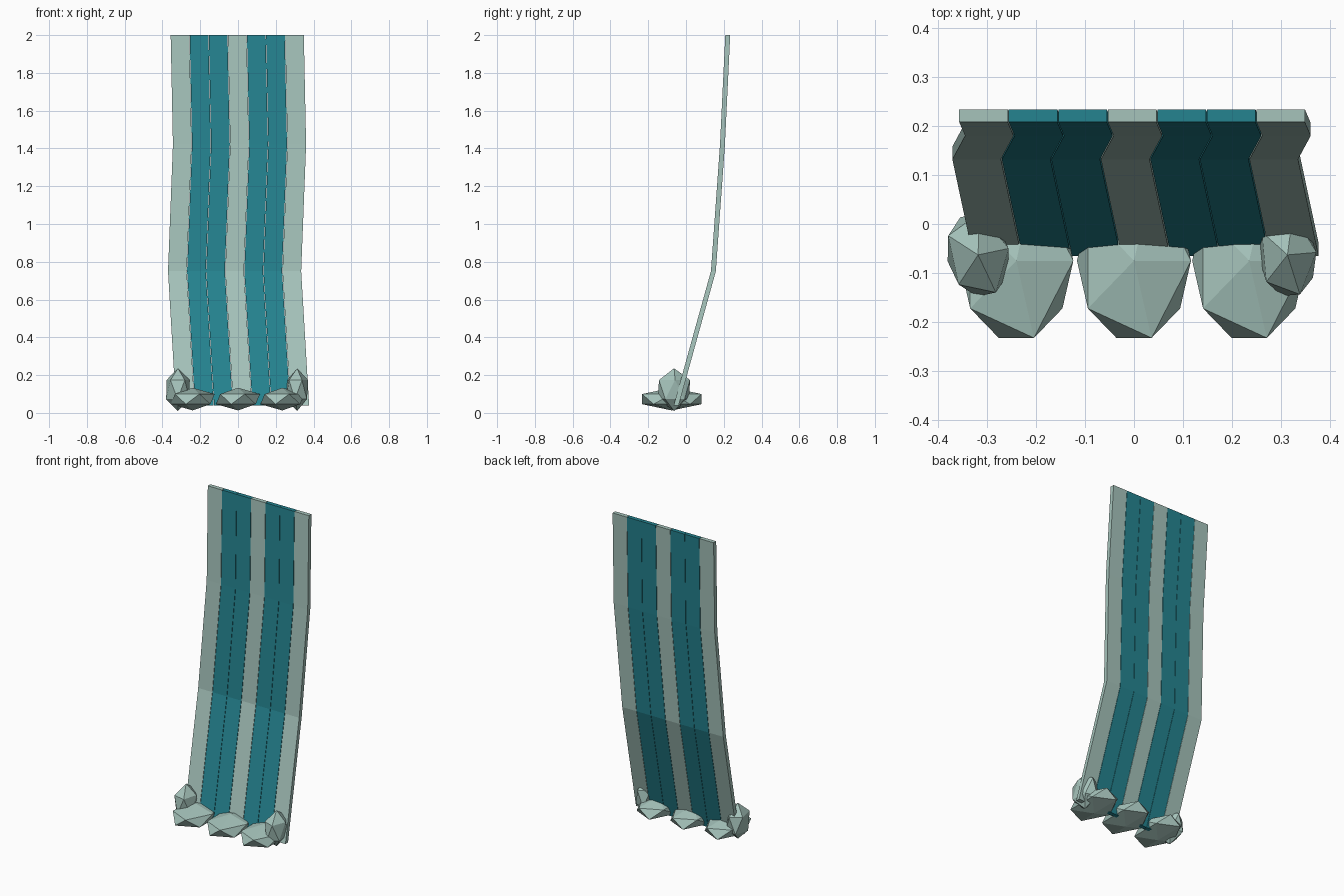
import bpy, bmesh, math
from mathutils import Matrix

cube = bpy.data.objects.get("Cube")
if cube:
    bpy.data.objects.remove(cube, do_unlink=True)


def make_material(name, rgb):
    mat = bpy.data.materials.new(name)
    mat.use_nodes = True
    mat.diffuse_color = (*rgb, 1)
    mat.node_tree.nodes["Principled BSDF"].inputs["Base Color"].default_value = (*rgb, 1)
    return mat


pale = make_material("pale grey green", (0.38, 0.55, 0.50))
teal = make_material("deep teal", (0.018, 0.23, 0.28))


def add_object(name, bm, mat):
    bmesh.ops.recalc_face_normals(bm, faces=bm.faces)
    mesh = bpy.data.meshes.new(name)
    bm.to_mesh(mesh)
    bm.free()
    mesh.materials.append(mat)
    obj = bpy.data.objects.new(name, mesh)
    bpy.context.collection.objects.link(obj)
    return obj


# Falling water: centre line of the sheet as (x shift, front y, z)
PATH = [(0.024, -0.065, 0.04), (-0.018, 0.132, 0.75),
        (0.008, 0.18, 1.42), (-0.004, 0.208, 2.0)]
PITCH, WIDTH, DEPTH = 0.101, 0.099, 0.026


def water_strip(name, x, mat):
    bm = bmesh.new()
    half = WIDTH / 2
    rings = []
    for shift, y, z in PATH:
        corners = [(-half, 0), (half, 0), (half, DEPTH), (-half, DEPTH)]
        rings.append([bm.verts.new((x + shift + cx, y + cy, z)) for cx, cy in corners])
    for low, high in zip(rings, rings[1:]):
        for i in range(4):
            j = (i + 1) % 4
            bm.faces.new((low[i], low[j], high[j], high[i]))
    bm.faces.new(rings[0])
    bm.faces.new(rings[-1])
    add_object(name, bm, mat)


for i in range(7):
    is_pale = i % 3 == 0
    water_strip(f"{'pale' if is_pale else 'teal'}_water_strip_{i + 1}",
                (i - 3) * PITCH, pale if is_pale else teal)


# Faceted rocks at the foot
def rock(name, place, size, turn=0):
    bm = bmesh.new()
    bmesh.ops.create_icosphere(bm, subdivisions=1, radius=1)
    bmesh.ops.transform(bm, verts=bm.verts, matrix=(
        Matrix.Translation(place) @ Matrix.Rotation(math.radians(turn), 4, "Z")
        @ Matrix.Diagonal((*size, 1))))
    add_object(name, bm, pale)


for name, x in (("right", -0.24), ("middle", 0), ("left", 0.235)):
    rock(f"{name}_flat_rock", (x, -0.075, 0.073), (0.13, 0.185, 0.06))

rock("right_tall_rock", (-0.318, -0.063, 0.123), (0.071, 0.097, 0.113), 12)
rock("left_tall_rock", (0.313, -0.063, 0.123), (0.066, 0.097, 0.113), 5)
